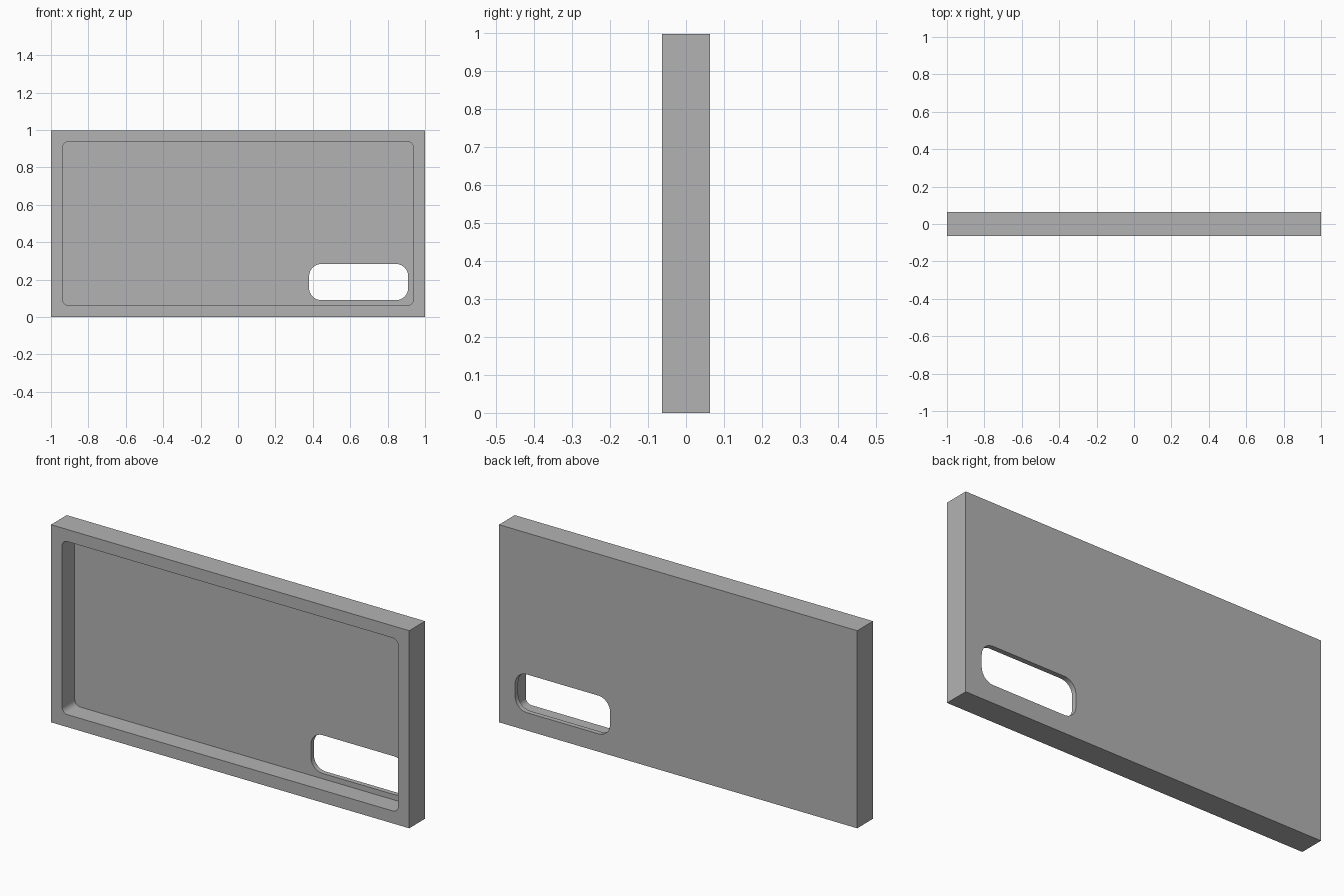
import bpy
import bmesh
from math import radians, sin, cos

cube = bpy.data.objects.get("Cube")
if cube:
    bpy.data.objects.remove(cube, do_unlink=True)

DEPTH, HEIGHT = 0.126, 0.997
FRONT, BACK = -DEPTH / 2, DEPTH / 2
PANEL = 0.025  # thickness of the back panel

grey = bpy.data.materials.new("plain grey")
grey.use_nodes = True
grey.diffuse_color = (0.45, 0.45, 0.45, 1)
grey.node_tree.nodes["Principled BSDF"].inputs["Base Color"].default_value = grey.diffuse_color


def prism(name, x0, x1, z0, z1, y0, y1, radius=0, steps=8):
    """Rectangle in x-z with rounded corners, extruded along y."""
    corners = [(x1, z1, -1, -1), (x0, z1, 1, -1), (x0, z0, 1, 1), (x1, z0, -1, 1)]
    outline = []
    for i, (x, z, sx, sz) in enumerate(corners):
        for k in range(steps + 1 if radius else 1):
            a = radians(90 * (i + k / steps))
            outline.append((x + radius * (sx + cos(a)), z + radius * (sz + sin(a))))
    bm = bmesh.new()
    face = bm.faces.new([bm.verts.new((x, y0, z)) for x, z in outline])
    grown = bmesh.ops.extrude_face_region(bm, geom=[face])["geom"]
    moved = [v for v in grown if isinstance(v, bmesh.types.BMVert)]
    bmesh.ops.translate(bm, verts=moved, vec=(0, y1 - y0, 0))
    bmesh.ops.recalc_face_normals(bm, faces=bm.faces)
    mesh = bpy.data.meshes.new(name)
    bm.to_mesh(mesh)
    bm.free()
    mesh.materials.append(grey)
    obj = bpy.data.objects.new(name, mesh)
    bpy.context.collection.objects.link(obj)
    return obj


# Solid slab, hollowed from the front and pierced by a rounded window
tray = prism("shallow_tray", -1, 1, 0, HEIGHT, FRONT, BACK)
cutters = [
    prism("recess_cutter", -0.938, 0.938, 0.063, 0.936, FRONT - 0.1, BACK - PANEL, 0.03),
    prism("window_cutter", 0.38, 0.91, 0.09, 0.283, FRONT - 0.2, BACK + 0.1, 0.065),
]

bpy.ops.object.select_all(action="DESELECT")
bpy.context.view_layer.objects.active = tray
tray.select_set(True)
for cutter in cutters:
    cutter.hide_render = True
    mod = tray.modifiers.new(cutter.name, "BOOLEAN")
    mod.operation, mod.solver, mod.object = "DIFFERENCE", "EXACT", cutter
    bpy.ops.object.modifier_apply(modifier=mod.name)
    bpy.data.objects.remove(cutter, do_unlink=True)

bpy.ops.object.shade_smooth_by_angle(angle=radians(30))
